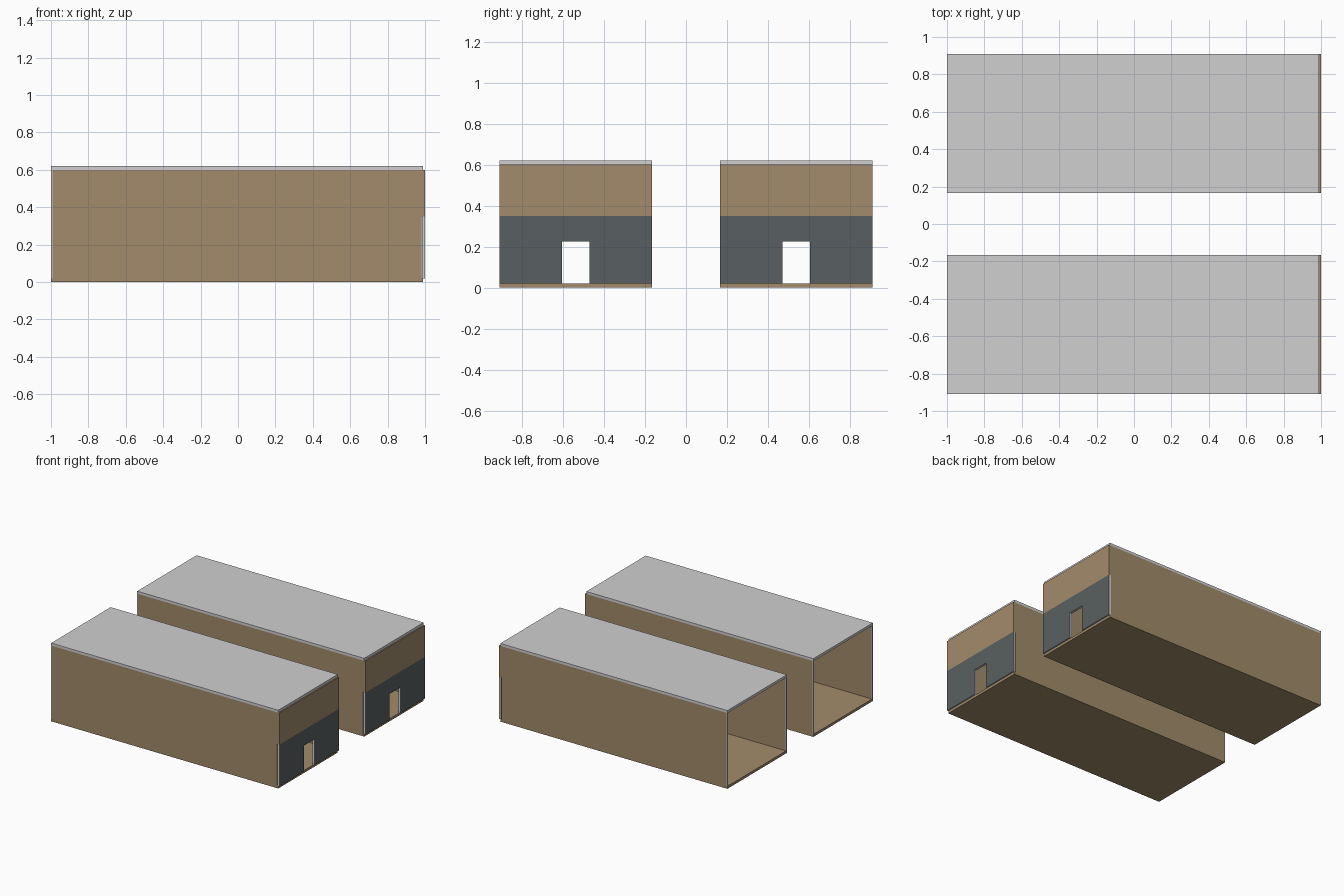
import bpy, bmesh

if "Cube" in bpy.data.objects:
    bpy.data.objects.remove(bpy.data.objects["Cube"])

def srgb(*c):
    return tuple((v / 255 / 12.92) if v <= 10 else ((v / 255 + 0.055) / 1.055) ** 2.4 for v in c) + (1.0,)

def material(name, col):
    m = bpy.data.materials.new(name)
    m.diffuse_color = srgb(*col)
    m.use_nodes = True
    m.node_tree.nodes["Principled BSDF"].inputs["Base Color"].default_value = m.diffuse_color
    return m

TAN = material("tan wall", (162, 139, 107))
GREY = material("light grey", (208, 208, 208))
SLATE = material("dark slate", (89, 96, 97))

def prism(name, profile, x0, x1, face_mat, side_mat):
    """Extrude a (y, z) profile along x; end faces and side faces get their own colour."""
    bm = bmesh.new()
    f = bm.faces.new([bm.verts.new((x0, y, z)) for y, z in profile])
    ext = bmesh.ops.extrude_face_region(bm, geom=[f])
    verts = [g for g in ext["geom"] if isinstance(g, bmesh.types.BMVert)]
    bmesh.ops.translate(bm, verts=verts, vec=(x1 - x0, 0, 0))
    bmesh.ops.recalc_face_normals(bm, faces=bm.faces)
    for face in bm.faces:
        face.material_index = 0 if abs(face.normal.x) > 0.5 else 1
    me = bpy.data.meshes.new(name)
    bm.to_mesh(me)
    bm.free()
    me.materials.append(face_mat)
    me.materials.append(side_mat)
    ob = bpy.data.objects.new(name, me)
    bpy.context.collection.objects.link(ob)
    return ob

def box(name, x, y, z, mat):
    return prism(name, [(y[0], z[0]), (y[1], z[0]), (y[1], z[1]), (y[0], z[1])], x[0], x[1], mat, mat)

W, T = 0.372, 0.01          # half width, wall thickness
F, M, H, R = 0.02, 0.35, 0.60, 0.62   # floor top, band top, wall top, roof top
D, DH = 0.067, 0.225        # door half width and top

for label, c in (("front", -0.538), ("rear", 0.538)):
    a, b = c - W, c + W
    # floor and roof slabs
    box(label + "_floor", (-1, 0.99), (a, b), (0, F), TAN)
    box(label + "_roof", (-1, 0.99), (a, b), (H, R), GREY)
    # long side walls, with pale trim at the open end
    for side, y in (("left", (a, a + T)), ("right", (b - T, b))):
        box(f"{label}_{side}_wall", (-0.993, 0.98), y, (F, H), TAN)
        box(f"{label}_{side}_end_trim", (-1, -0.993), y, (F, H), GREY)
    # end wall: dark lower band with doorway, tan upper panel
    door_wall = [(a, F), (c - D, F), (c - D, DH), (c + D, DH),
                 (c + D, F), (b, F), (b, M), (a, M)]
    prism(label + "_door_wall", door_wall, 0.983, 1.0, SLATE, GREY)
    box(label + "_upper_end_wall", (0.98, 1.0), (a, b), (M, H), TAN)
